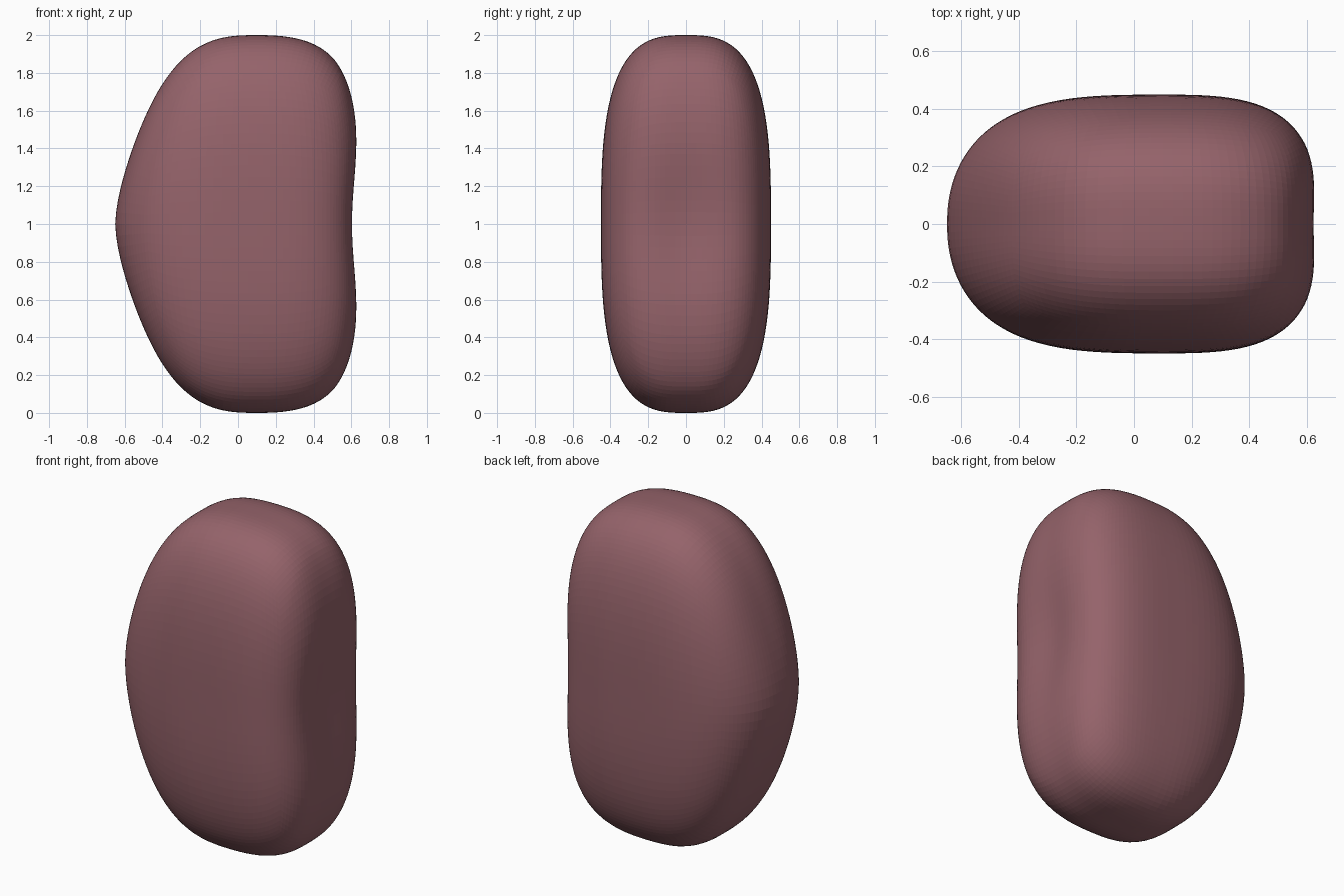
import bpy, bmesh, math

if "Cube" in bpy.data.objects:
    bpy.data.objects.remove(bpy.data.objects["Cube"])

CX, HL, HR = 0.1, 0.75, 0.56   # centre offset, left and right half-widths
HY, HZ = 0.45, 1.0

# Rounded box grid that gets pushed onto the bean surface
bm = bmesh.new()
bmesh.ops.create_cube(bm, size=2)
bmesh.ops.subdivide_edges(bm, edges=bm.edges[:], cuts=31, use_grid_fill=True)

for v in bm.verts:
    X, Y, Z = v.co
    nx = X / v.co.length
    # softer, more pointed on the left; boxier on the right
    a = min(2.65 + nx, 3.3)
    b = 3.0 - 0.6 * max(0.0, -nx) ** 2
    g = (abs(X) ** a + abs(Z) ** a) ** (1 / a)
    r = (g ** b + abs(Y) ** b) ** (-1 / b)
    X, Y, Z = X * r, Y * r, Z * r
    x = CX + X * (HR if X > 0 else HL)
    # hollow in the right face
    if X > 0:
        gz = math.exp(-(Z / 0.38) ** 2)
        gy = math.exp(-(Y / 0.45) ** 2)
        x -= X ** 4 * (0.03 * gz + 0.03 * gz * gy + 0.01 * gy)
    v.co = (x, Y * HY, 1 + Z * HZ)

bmesh.ops.recalc_face_normals(bm, faces=bm.faces[:])
mesh = bpy.data.meshes.new("bean_body")
bm.to_mesh(mesh)
bm.free()
body = bpy.data.objects.new("bean_body", mesh)
bpy.context.collection.objects.link(body)

# Dark red skin
mat = bpy.data.materials.new("bean_skin")
mat.diffuse_color = (0.30, 0.125, 0.145, 1)
mat.use_nodes = True
mat.node_tree.nodes["Principled BSDF"].inputs["Base Color"].default_value = mat.diffuse_color
mesh.materials.append(mat)
